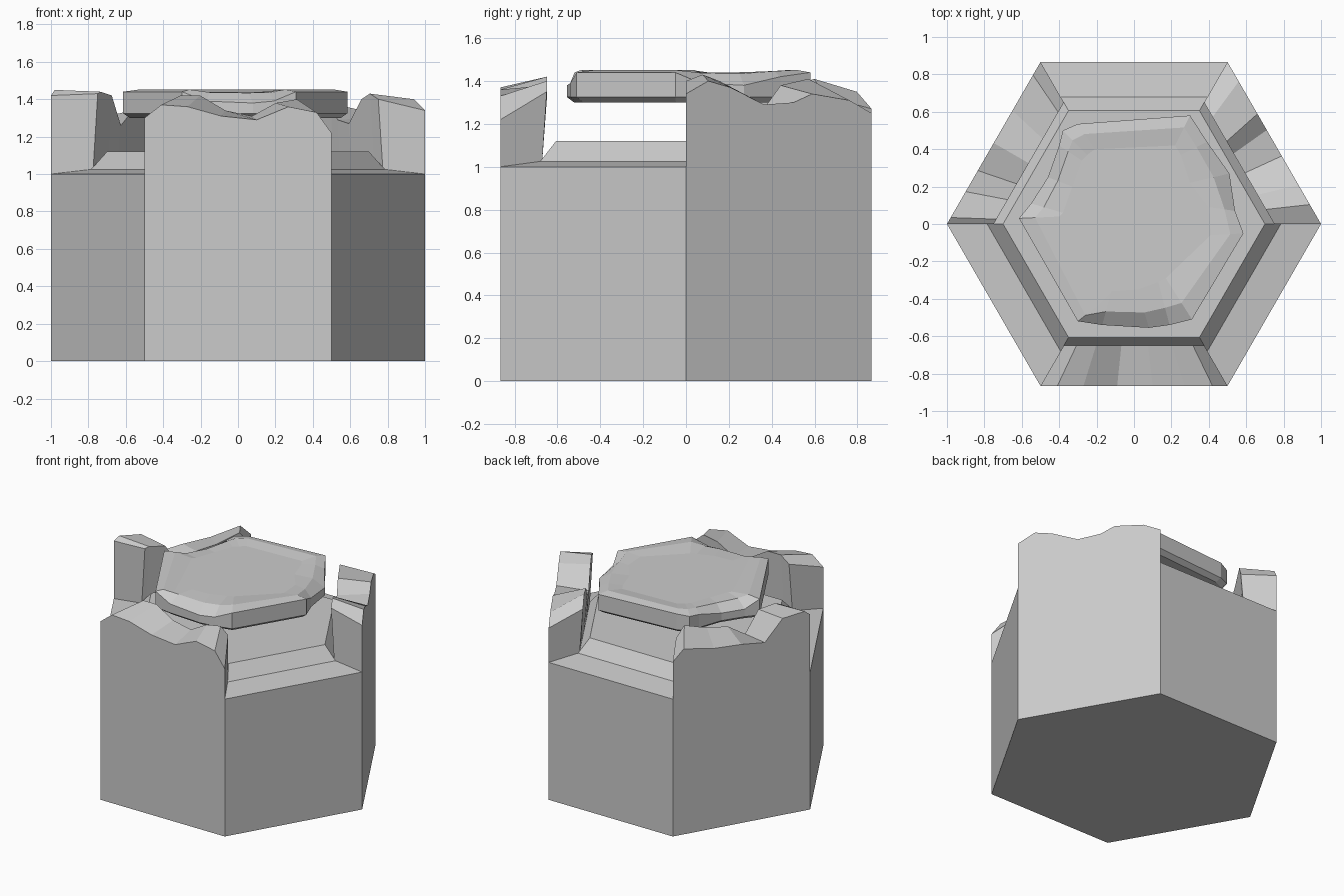
import bpy, bmesh, math
from mathutils import Vector


def loft(name, rings):
    """Join equal-length closed rings of points and cap both ends."""
    bm = bmesh.new()
    loops = [[bm.verts.new(p) for p in ring] for ring in rings]
    n = len(loops[0])
    for a, b in zip(loops, loops[1:]):
        for i in range(n):
            j = (i + 1) % n
            bm.faces.new((a[i], a[j], b[j], b[i]))
    bm.faces.new(loops[0][::-1])
    bm.faces.new(loops[-1])
    bmesh.ops.recalc_face_normals(bm, faces=bm.faces)
    mesh = bpy.data.meshes.new(name)
    bm.to_mesh(mesh)
    bm.free()
    ob = bpy.data.objects.new(name, mesh)
    bpy.context.collection.objects.link(ob)
    return ob


def corner(k, r, z):
    a = math.radians(60 * k)
    return Vector((r * math.cos(a), r * math.sin(a), z))


# Hexagonal tile with a sloped rim and a raised inner floor
loft("hex_base", [[corner(k, r, z) for k in range(6)]
                  for r, z in ((1, 0), (1, 1), (0.785, 1.025), (0.70, 1.12))])


# Broken wall along one side: stations are (fraction, outer top, inner top)
def wall(name, k0, k1, stations):
    rings = []
    for t, zo, zi in stations:
        outer = corner(k0, 1, 0).lerp(corner(k1, 1, 0), t)
        inner = corner(k0, 0.775, 0).lerp(corner(k1, 0.775, 0), t)
        crest = corner(k0, 0.75, 0).lerp(corner(k1, 0.75, 0), t)
        rings.append([(outer.x, outer.y, 0.99), (inner.x, inner.y, 1.02),
                      (crest.x, crest.y, zi), (outer.x, outer.y, zo)])
    loft(name, rings)


wall("front_wall", 4, 5, [
    (0, 1.30, 1.37), (0.09, 1.37, 1.42), (0.23, 1.36, 1.42), (0.41, 1.31, 1.34),
    (0.6, 1.29, 1.31), (0.77, 1.36, 1.38), (0.92, 1.33, 1.40), (1, 1.22, 1.35)])
wall("back_right_wall", 0, 1, [
    (0, 1.34, 1.40), (0.12, 1.40, 1.43), (0.24, 1.37, 1.40), (0.42, 1.29, 1.27),
    (0.58, 1.30, 1.29), (0.68, 1.34, 1.38), (0.88, 1.31, 1.41), (1, 1.25, 1.34)])
wall("back_left_wall", 3, 2, [
    (0, 1.42, 1.43), (0.04, 1.45, 1.44), (0.2, 1.43, 1.42), (0.33, 1.28, 1.26),
    (0.5, 1.30, 1.34), (0.7, 1.31, 1.36), (0.92, 1.35, 1.41), (1, 1.27, 1.33)])

# Floating stone slab: edge x, edge y, edge height, plateau x, plateau y
slab = [
    (0.585, -0.05, 1.44, 0.41, -0.06), (0.31, -0.51, 1.44, 0.17, -0.29),
    (0.19, -0.54, 1.39, 0.13, -0.31), (0.08, -0.555, 1.38, 0.02, -0.35),
    (-0.17, -0.54, 1.39, -0.12, -0.36), (-0.30, -0.52, 1.44, -0.20, -0.44),
    (-0.615, 0.03, 1.44, -0.40, 0.04), (-0.55, 0.11, 1.38, -0.38, 0.06),
    (-0.46, 0.25, 1.38, -0.33, 0.20), (-0.40, 0.42, 1.42, -0.28, 0.34),
    (-0.38, 0.50, 1.43, -0.25, 0.37), (-0.30, 0.535, 1.44, -0.21, 0.40),
    (0.30, 0.58, 1.44, 0.22, 0.42), (0.39, 0.44, 1.42, 0.25, 0.37),
    (0.51, 0.27, 1.38, 0.30, 0.22), (0.54, 0.07, 1.39, 0.40, 0.09)]
loft("floating_slab", [
    [(x * 0.94, y * 0.94, 1.30) for x, y, z, u, v in slab],
    [(x, y, 1.325) for x, y, z, u, v in slab],
    [(x, y, z) for x, y, z, u, v in slab],
    [(x * 0.6 + u * 0.4, y * 0.6 + v * 0.4, z * 0.3 + 1.457 * 0.7) for x, y, z, u, v in slab],
    [(u, v, 1.44) for x, y, z, u, v in slab]])
